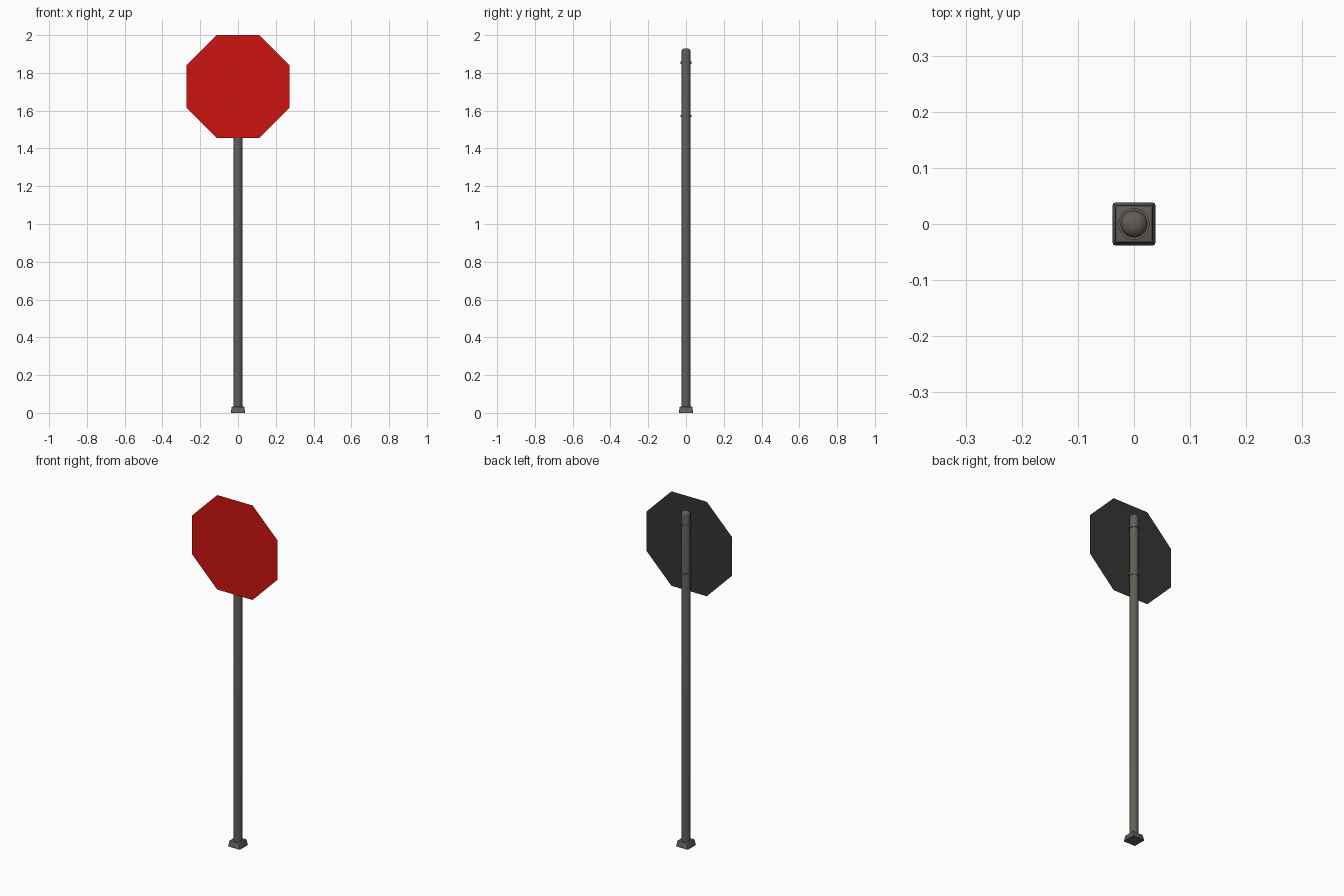
import bpy, bmesh, math

if "Cube" in bpy.data.objects:
    bpy.data.objects.remove(bpy.data.objects["Cube"])


def material(name, rgb):
    m = bpy.data.materials.new(name)
    m.diffuse_color = (*rgb, 1)
    m.use_nodes = True
    m.node_tree.nodes["Principled BSDF"].inputs["Base Color"].default_value = m.diffuse_color
    return m


METAL = material("dark_metal", (0.12, 0.11, 0.095))
RED = material("sign_red", (0.62, 0.007, 0.005))
BACK = material("sign_back", (0.035, 0.035, 0.035))


def finish(name, bm, mat, smooth=True):
    bmesh.ops.recalc_face_normals(bm, faces=bm.faces) if smooth else None
    mesh = bpy.data.meshes.new(name)
    bm.to_mesh(mesh)
    bm.free()
    mesh.materials.append(mat)
    ob = bpy.data.objects.new(name, mesh)
    bpy.context.collection.objects.link(ob)
    if smooth:
        bpy.ops.object.select_all(action='DESELECT')
        bpy.context.view_layer.objects.active = ob
        ob.select_set(True)
        bpy.ops.object.shade_smooth_by_angle(angle=math.radians(35))
    return ob


def lathe(name, profile, closed=False, sides=24):
    """Revolve a (radius, z) profile about the z axis."""
    bm = bmesh.new()
    vs = [bm.verts.new((r, 0, z)) for r, z in profile]
    for a, b in zip(vs, vs[1:] + vs[:1] if closed else vs[1:]):
        bm.edges.new((a, b))
    bmesh.ops.spin(bm, geom=bm.verts[:] + bm.edges[:], cent=(0, 0, 0), axis=(0, 0, 1),
                   angle=math.tau, steps=sides, use_merge=True)
    bmesh.ops.remove_doubles(bm, verts=bm.verts, dist=1e-5)
    return finish(name, bm, METAL)


# Post with a domed top
lathe("post", [(0, 0.01), (0.024, 0.01), (0.024, 1.912), (0.0225, 1.919),
               (0.018, 1.925), (0.010, 1.929), (0, 1.93)])

# Clamp rings holding the sign
for label, z in (("lower", 1.572), ("upper", 1.853)):
    lathe(label + "_clamp", [(0.023, z - 0.006), (0.028, z - 0.006),
                             (0.028, z + 0.006), (0.023, z + 0.006)], closed=True)

# Tapered square foot with softened edges
bm = bmesh.new()
bmesh.ops.create_cube(bm, size=1)
for v in bm.verts:
    h = 0.033 if v.co.z > 0 else 0.038
    v.co = (math.copysign(h, v.co.x), math.copysign(h, v.co.y), 0.033 if v.co.z > 0 else 0)
edges = [e for e in bm.edges if max(v.co.z for v in e.verts) > 0.01]
bmesh.ops.bevel(bm, geom=edges, offset=0.004, segments=2, profile=0.5, affect='EDGES')
finish("foot", bm, METAL)

# Paper-thin octagonal sign: red front, dark back
R = 0.272 / math.cos(math.pi / 8)
for name, y, mat, order in (("sign_face", -0.0285, RED, 1), ("sign_back", -0.0278, BACK, -1)):
    bm = bmesh.new()
    angles = [math.pi / 8 + order * i * math.pi / 4 for i in range(8)]
    bm.faces.new([bm.verts.new((R * math.cos(a), y, 1.728 + R * math.sin(a))) for a in angles])
    finish(name, bm, mat, smooth=False)
